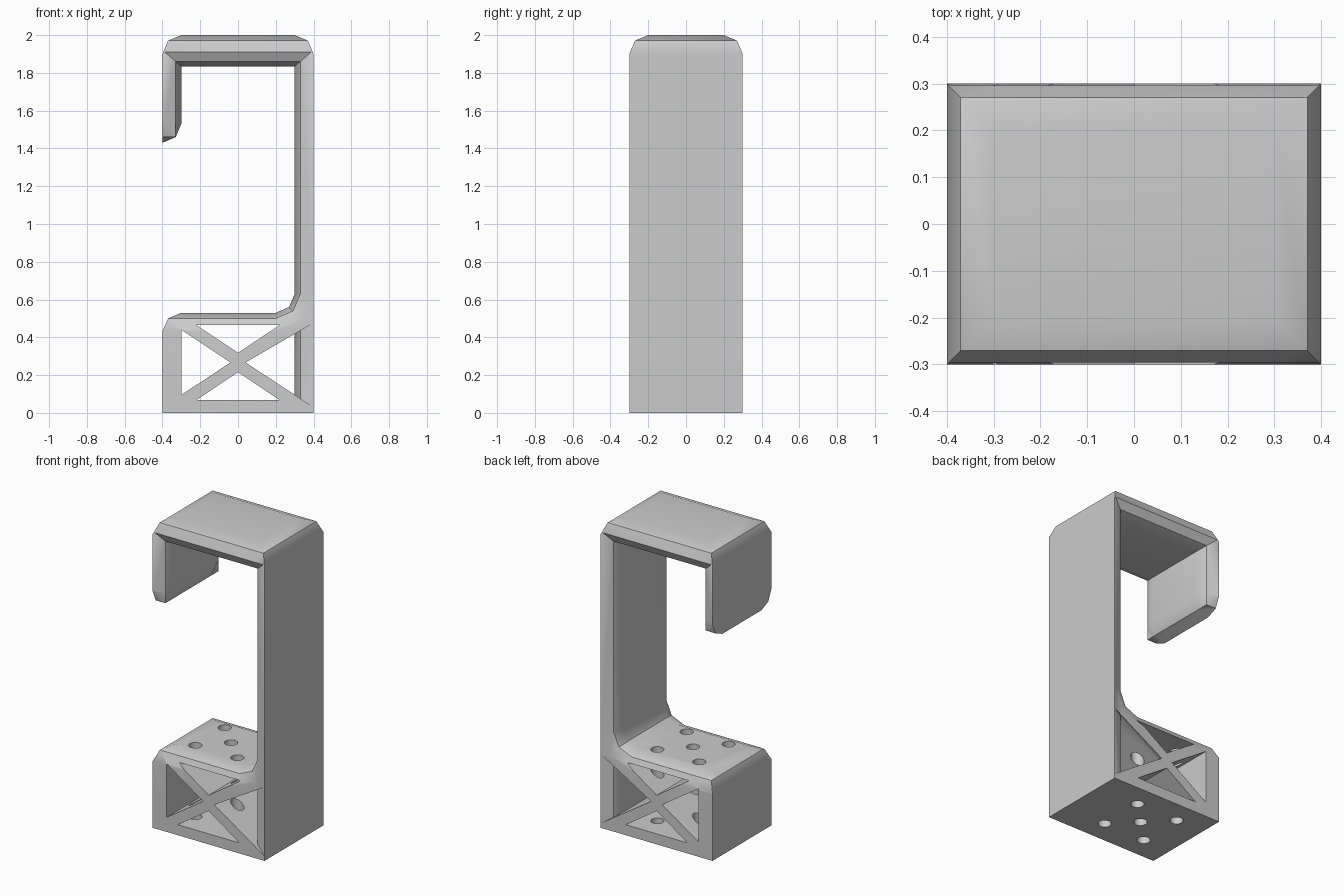
import bpy, bmesh
from math import radians

cube = bpy.data.objects.get("Cube")
if cube:
    bpy.data.objects.remove(cube, do_unlink=True)

grey = bpy.data.materials.new("plain_grey")
grey.use_nodes = True
grey.diffuse_color = (0.6, 0.6, 0.6, 1)
grey.node_tree.nodes["Principled BSDF"].inputs["Base Color"].default_value = (0.6, 0.6, 0.6, 1)


def add_object(name, bm):
    bmesh.ops.recalc_face_normals(bm, faces=bm.faces)
    mesh = bpy.data.meshes.new(name)
    bm.to_mesh(mesh)
    bm.free()
    obj = bpy.data.objects.new(name, mesh)
    bpy.context.collection.objects.link(obj)
    mesh.materials.append(grey)
    return obj


def loft(name, sections):
    """Skin a closed solid through (y, xz outline) sections."""
    bm = bmesh.new()
    rings = [[bm.verts.new((x, y, z)) for x, z in pts] for y, pts in sections]
    for a, b in zip(rings, rings[1:]):
        for i in range(len(a)):
            bm.faces.new((a[i - 1], a[i], b[i], b[i - 1]))
    bm.faces.new(rings[0])
    bm.faces.new(rings[-1])
    bmesh.ops.remove_doubles(bm, verts=bm.verts, dist=0.0005)
    bmesh.ops.triangulate(bm, faces=[f for f in bm.faces if len(f.verts) == 4])
    return add_object(name, bm)


# Rounded edge: (distance towards the rim, inset into the bar)
ROUND = [(0, 0), (0.07, 0.03), (0.1, 0.098)]


def flared(name, outline):
    """Cutter that widens towards both rims, rounding the bars around it."""
    half = [(0.2 + run, outline(run, d)) for run, d in ROUND]
    half.append((0.36, half[-1][1]))
    return loft(name, [(-y, p) for y, p in reversed(half)] + half)


def window(run, d):
    return [
        (-0.3 - d, 1.835 + 0.85 * d), (0.3 + d, 1.835 + 0.85 * d),      # under the roof
        (0.3 + d, 0.63), (0.27 + 0.7 * d, 0.56 - 0.7 * d), (0.2, 0.53 - d),  # fillet
        (-0.3 - run, 0.53 - d),                                         # base rim
        (-0.3 - max(run, 0.07), 0.53 - max(d, 0.03)),
        (-0.4, 0.43), (-0.5, 0.43),
        (-0.5, 1.43 + d), (-0.4, 1.43 + d),                             # hook tip
        (-0.3 - max(d, 0.03), 1.43 + max(d, 0.03)), (-0.3 - d, 1.53),
    ]


def right_opening(run, d):
    return [(0.04, 0.267), (0.3 + d, 0.095 - 0.65 * d),
            (0.3 + d, min(0.44 + 0.65 * d, 0.475))]


def prism(name, pts):
    return loft(name, [(-0.4, pts), (0.4, pts)])


# Outer block with rounded top edges
bm = bmesh.new()
bmesh.ops.create_cube(bm, size=1)
for v in bm.verts:
    v.co = (v.co.x * 0.8, v.co.y * 0.6, (v.co.z + 0.5) * 2)
top = [e for e in bm.edges if all(v.co.z > 1.9 for v in e.verts)]
bmesh.ops.bevel(bm, geom=top, offset=0.1, segments=2, profile=0.5, affect='EDGES')
bracket = add_object("hook_bracket", bm)

# Main window and the four openings between the cross braces
cutters = [
    flared("window_cutter", window),
    flared("right_opening_cutter", right_opening),
    prism("left_opening_cutter", [(-0.04, 0.267), (-0.3, 0.095), (-0.3, 0.44)]),
    prism("top_opening_cutter", [(-0.22, 0.465), (0.22, 0.465), (0, 0.318)]),
    prism("bottom_opening_cutter", [(-0.22, 0.068), (0.22, 0.068), (0, 0.216)]),
]

# Five vertical holes through the base
for i, (dx, dy) in enumerate([(0, 0), (1, 1), (1, -1), (-1, 1), (-1, -1)]):
    bm = bmesh.new()
    bmesh.ops.create_cone(bm, cap_ends=True, segments=12, radius1=0.04, radius2=0.04, depth=1)
    bmesh.ops.translate(bm, verts=bm.verts, vec=(-0.05 + 0.15 * dx, 0.15 * dy, 0.3))
    cutters.append(add_object(f"hole_cutter_{i}", bm))

for cutter in cutters:
    cut = bracket.modifiers.new(cutter.name, 'BOOLEAN')
    cut.operation = 'DIFFERENCE'
    cut.solver = 'EXACT'
    cut.object = cutter

# Apply the cuts, then drop the cutters
deps = bpy.context.evaluated_depsgraph_get()
result = bpy.data.meshes.new_from_object(bracket.evaluated_get(deps))
bracket.modifiers.clear()
bracket.data = result
for cutter in cutters:
    bpy.data.objects.remove(cutter, do_unlink=True)

# Smooth the rounded edges, keep flat faces flat
bpy.ops.object.select_all(action='DESELECT')
bracket.select_set(True)
bpy.context.view_layer.objects.active = bracket
bpy.ops.object.shade_smooth_by_angle(angle=radians(35))
normals = bracket.modifiers.new("flat_faces", 'WEIGHTED_NORMAL')
normals.keep_sharp = True
